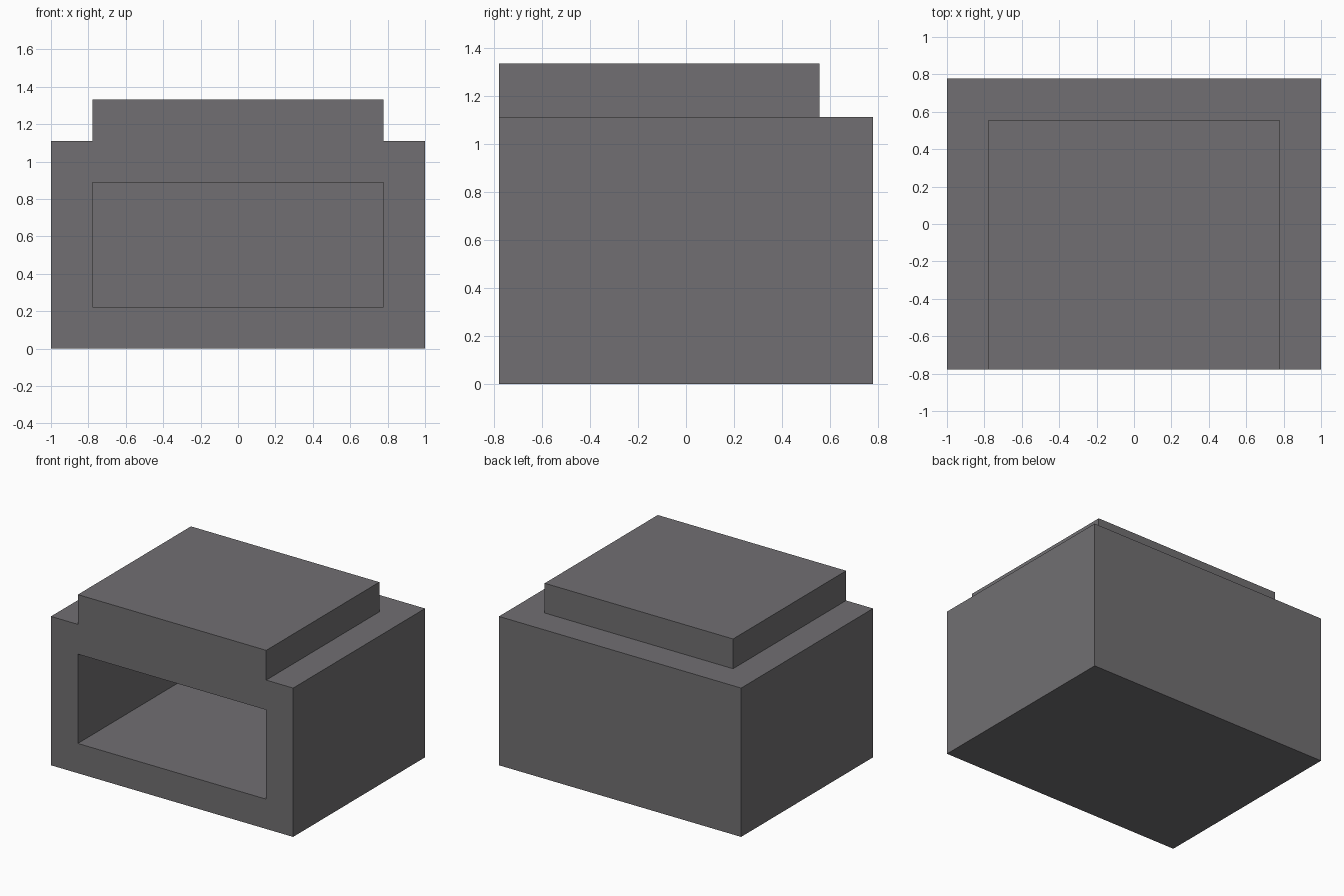
import bpy
import bmesh

U = 1 / 9  # one module: walls are two modules thick

default = bpy.data.objects.get("Cube")
if default:
    bpy.data.objects.remove(default, do_unlink=True)

stone = bpy.data.materials.new("dark_grey_stone")
stone.use_nodes = True
grey = (0.165, 0.159, 0.168, 1)
stone.diffuse_color = grey
stone.node_tree.nodes["Principled BSDF"].inputs["Base Color"].default_value = grey


def prism(name, plan, z0, z1):
    """Extrude a plan outline, given in modules, from z0 up to z1."""
    bm = bmesh.new()
    base = bm.faces.new([bm.verts.new((x * U, y * U, z0 * U)) for x, y in plan])
    top = bmesh.ops.extrude_face_region(bm, geom=[base])["geom"]
    bmesh.ops.translate(bm, vec=(0, 0, (z1 - z0) * U),
                        verts=[v for v in top if isinstance(v, bmesh.types.BMVert)])
    bmesh.ops.recalc_face_normals(bm, faces=bm.faces)
    mesh = bpy.data.meshes.new(name)
    bm.to_mesh(mesh)
    bm.free()
    mesh.materials.append(stone)
    obj = bpy.data.objects.new(name, mesh)
    bpy.context.collection.objects.link(obj)
    return obj


def rect(x, y0, y1):
    return [(-x, y0), (x, y0), (x, y1), (-x, y1)]


def carve(target, cutter):
    """Subtract the cutter from the target and discard it."""
    cutter.hide_render = True
    mod = target.modifiers.new(cutter.name, 'BOOLEAN')
    mod.operation = 'DIFFERENCE'
    mod.solver = 'EXACT'
    mod.object = cutter
    bpy.context.view_layer.objects.active = target
    bpy.ops.object.modifier_apply(modifier=mod.name)
    bpy.data.objects.remove(cutter, do_unlink=True)


# Full block
body = prism("hollow_block", rect(9, -7, 7), 0, 12)

# Ledge around the raised top, on both sides and the back
ledge = [(-10, -8), (-7, -8), (-7, 5), (7, 5), (7, -8), (10, -8), (10, 8), (-10, 8)]
carve(body, prism("ledge_cutter", ledge, 10, 13))

# Deep rectangular opening in the front
carve(body, prism("opening_cutter", rect(7, -8, 5), 2, 8))
